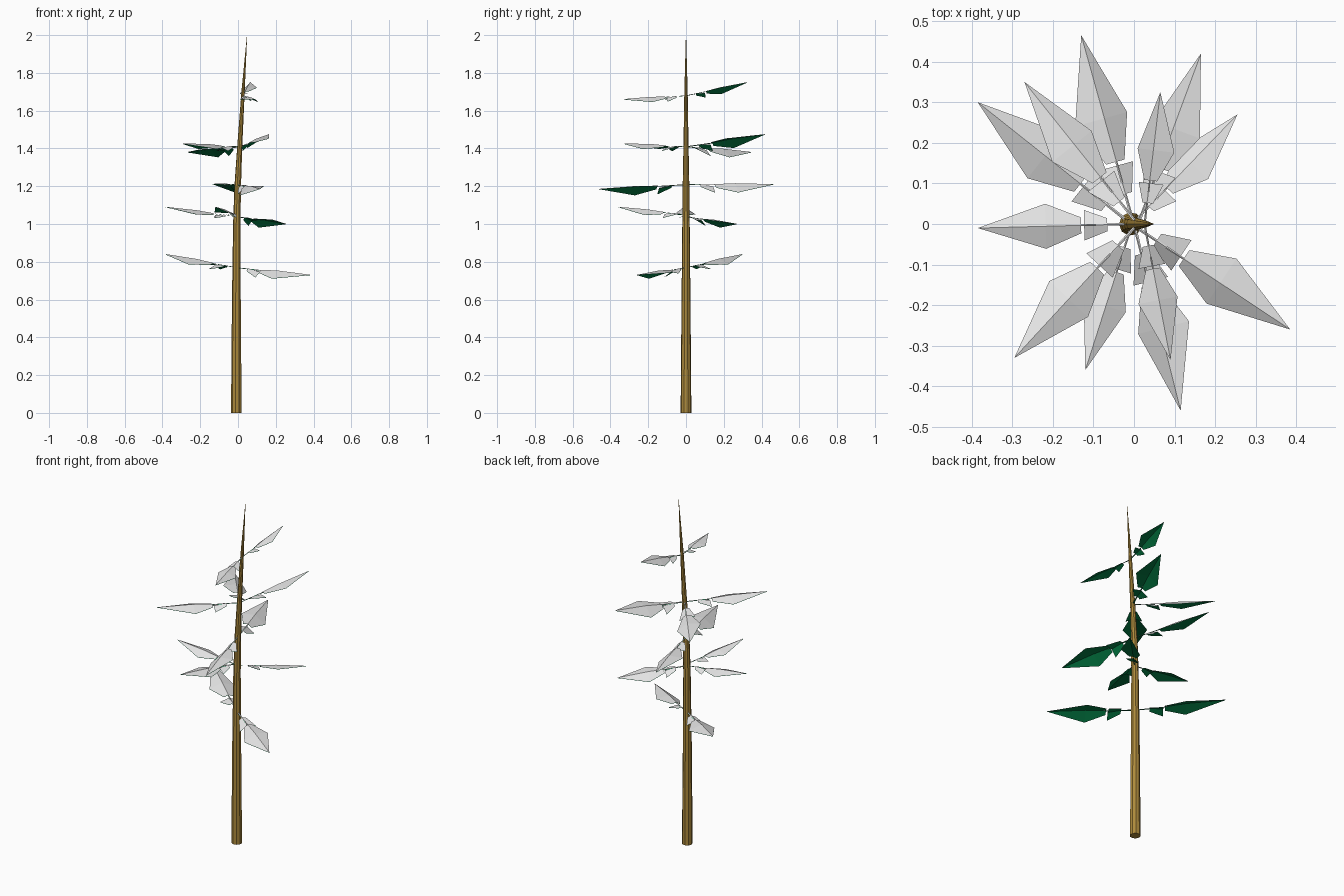
import bpy, bmesh, math
from mathutils import Vector

if "Cube" in bpy.data.objects:
    bpy.data.objects.remove(bpy.data.objects["Cube"])


def material(name, rgb):
    m = bpy.data.materials.new(name)
    m.diffuse_color = (*rgb, 1)
    m.use_nodes = True
    m.node_tree.nodes["Principled BSDF"].inputs["Base Color"].default_value = m.diffuse_color
    return m


BARK = material("brown bark", (0.42, 0.255, 0.045))
SNOW = material("pale snow", (0.8, 0.8, 0.8))
GREEN = material("dark green", (0.001, 0.21, 0.06))


def finish(bm, name, mats):
    me = bpy.data.meshes.new(name)
    bm.to_mesh(me)
    bm.free()
    for m in mats:
        me.materials.append(m)
    ob = bpy.data.objects.new(name, me)
    bpy.context.collection.objects.link(ob)
    return ob


def tube(bm, path, sides):
    """Loft flat-sided rings along (centre, radius, axis) entries."""
    rings = []
    for c, r, axis in path:
        q = Vector(axis).to_track_quat('Z', 'Y')
        rings.append([bm.verts.new(Vector(c) + q @ Vector(
            (r * math.cos(math.tau * i / sides), r * math.sin(math.tau * i / sides), 0)))
            for i in range(sides)])
    for a, b in zip(rings, rings[1:]):
        for i in range(sides):
            j = (i + 1) % sides
            bm.faces.new((a[i], a[j], b[j], b[i]))
    bm.faces.new(rings[0][::-1])
    bm.faces.new(rings[-1])


# Trunk: tapers and leans slightly towards the tip
TRUNK = [(0, -0.008, 0.029), (0.6, -0.008, 0.024), (1.0, -0.006, 0.020),
         (1.2, -0.001, 0.018), (1.4, 0.009, 0.014), (1.7, 0.027, 0.009), (2.0, 0.048, 0.0006)]
bm = bmesh.new()
tube(bm, [((x, 0, z), r, (0, 0, 1)) for z, x, r in TRUNK], 9)
finish(bm, "trunk", [BARK])


def trunk_x(z):
    for (z0, x0, _), (z1, x1, _) in zip(TRUNK, TRUNK[1:]):
        if z0 <= z <= z1:
            return x0 + (x1 - x0) * (z - z0) / (z1 - z0)


def folded_leaf(bm, root, d, stations, roll):
    """Ridge-folded leaf, snow above and green below; stations are (position, half width, lift)."""
    R = d.length
    left = Vector((-d.y, d.x, 0)).normalized()
    up = Vector((0, 0, 1))
    fold = math.radians(21)

    def side(sgn, w):
        a = -fold + sgn * roll
        return (left * sgn * math.cos(a) + up * math.sin(a)) * w * R

    for mat, off in ((0, 0.001), (1, -0.001)):
        rows = []
        for p, w, lift in stations:
            base = root + d * p + up * (lift * R + off)
            mid = bm.verts.new(base)
            if w == 0:
                rows.append((mid, mid, mid))
            else:
                rows.append((bm.verts.new(base + side(1, w)), mid, bm.verts.new(base + side(-1, w))))
        for a, b in zip(rows, rows[1:]):
            for i in (0, 1):
                vs = list(dict.fromkeys((a[i], a[i + 1], b[i + 1], b[i])))
                f = bm.faces.new(vs)
                f.material_index = mat
                f.normal_update()
                if (f.normal.z > 0) != (mat == 0):
                    f.normal_flip()


# Branches: tip x, y, z, height at trunk, roll in degrees (positive lifts left side)
BRANCHES = [
    (0.065, 0.325, 1.75, 1.68, -20), (0.09, -0.335, 1.66, 1.68, -8),
    (0.165, 0.42, 1.475, 1.41, -22), (-0.27, 0.35, 1.38, 1.41, 18),
    (-0.295, -0.33, 1.425, 1.41, 0), (-0.13, 0.465, 1.21, 1.21, 18),
    (0.115, -0.46, 1.185, 1.21, 20), (-0.385, -0.01, 1.09, 1.04, 0),
    (-0.12, -0.36, 1.09, 1.05, -8), (0.255, 0.27, 1.00, 1.04, -22),
    (-0.385, 0.30, 0.84, 0.77, 0), (0.385, -0.26, 0.73, 0.77, 13)]

TWIG = [(0.0, 0.009, 0), (0.36, 0.006, -0.004)]
SMALL = [(0.16, 0.045, 0), (0.31, 0.105, -0.025)]
BIG = [(0.33, 0.055, 0), (0.56, 0.155, 0.01), (1, 0, 0)]

for n, (x, y, z, z0, roll) in enumerate(BRANCHES, 1):
    root = Vector((trunk_x(z0), 0, z0))
    d = Vector((x, y, z)) - root
    bm = bmesh.new()
    for st in (TWIG, SMALL, BIG):
        folded_leaf(bm, root, d, st, math.radians(roll))
    finish(bm, f"leaf_branch_{n}", [SNOW, GREEN])
